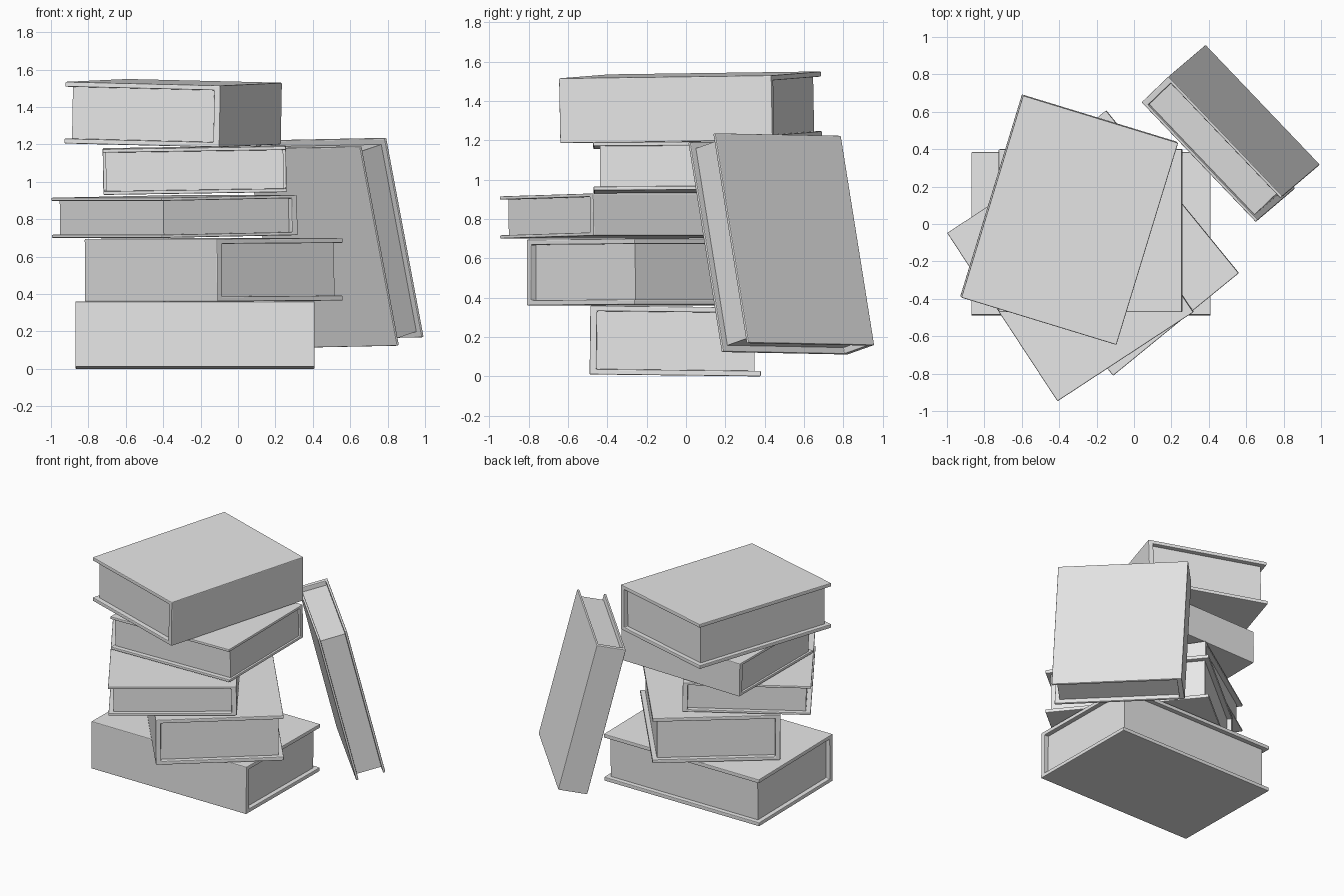
import bpy
import bmesh
from mathutils import Vector, Matrix

default_cube = bpy.data.objects.get("Cube")
if default_cube:
    bpy.data.objects.remove(default_cube)

# One plain grey for everything
grey = bpy.data.materials.new("plain_grey")
grey.use_nodes = True
grey.diffuse_color = (0.8, 0.8, 0.8, 1)
grey.node_tree.nodes["Principled BSDF"].inputs["Base Color"].default_value = (0.8, 0.8, 0.8, 1)


def extrude_profile(name, profile, start, end, matrix, bevel):
    """Extrude a closed (y, z) outline along local x."""
    bm = bmesh.new()
    face = bm.faces.new([bm.verts.new((start, y, z)) for y, z in profile])
    result = bmesh.ops.extrude_face_region(bm, geom=[face])
    moved = [g for g in result["geom"] if isinstance(g, bmesh.types.BMVert)]
    bmesh.ops.translate(bm, verts=moved, vec=(end - start, 0, 0))
    bmesh.ops.recalc_face_normals(bm, faces=bm.faces)
    mesh = bpy.data.meshes.new(name)
    bm.to_mesh(mesh)
    bm.free()
    mesh.materials.append(grey)
    obj = bpy.data.objects.new(name, mesh)
    bpy.context.collection.objects.link(obj)
    obj.matrix_world = matrix
    if bevel:
        mod = obj.modifiers.new("soft_edges", "BEVEL")
        mod.width = bevel
        mod.segments = 2
    return obj


def book(name, origin, spine_end, fore_corner, thick, recess=0.033):
    """Place a book by its lower cover: two spine corners and one fore-edge corner."""
    o = Vector(origin)
    u, v = Vector(spine_end) - o, Vector(fore_corner) - o
    length, width = u.length, v.length
    x = u.normalized()
    z = x.cross(v).normalized()
    y = z.cross(x)
    matrix = Matrix((x, y, z)).transposed().to_4x4()
    matrix.translation = o
    board, spine = 0.08 * thick, 0.035

    # Folded cover: lower board, spine, upper board
    cover = [(0, 0), (width, 0), (width, board), (spine, board),
             (spine, thick - board), (width, thick - board), (width, thick), (0, thick)]
    extrude_profile(name + "_cover", cover, 0, length, matrix, 0.005)

    # Page block set back from three edges
    fore = width - 0.033
    pages = [(spine, board), (fore, board), (fore, thick - board), (spine, thick - board)]
    extrude_profile(name + "_pages", pages, recess, length - recess, matrix, 0)


# Stack from the ground up
book("bottom_book", (-0.87, -0.49, 0.01), (0.41, -0.49, 0.01), (-0.87, 0.38, 0), 0.35)
book("second_book", (-0.82, 0.06, 0.36), (-0.11, -0.81, 0.36), (-0.15, 0.61, 0.365), 0.335)
book("third_book", (0.32, -0.47, 0.715), (-0.27, 0.43, 0.715), (-0.41, -0.94, 0.70), 0.215)
book("fourth_book", (0.26, 0.40, 0.95), (-0.72, 0.40, 0.935), (0.26, -0.47, 0.945), 0.245, 0.015)
book("top_book", (-0.10, -0.64, 1.185), (0.23, 0.44, 1.20), (-0.93, -0.39, 1.205), 0.33)

# Book leaning against the stack
book("leaning_book", (0.24, 0.82, 0.11), (0.04, 0.65, 1.175), (0.85, 0.18, 0.125), 0.205)
